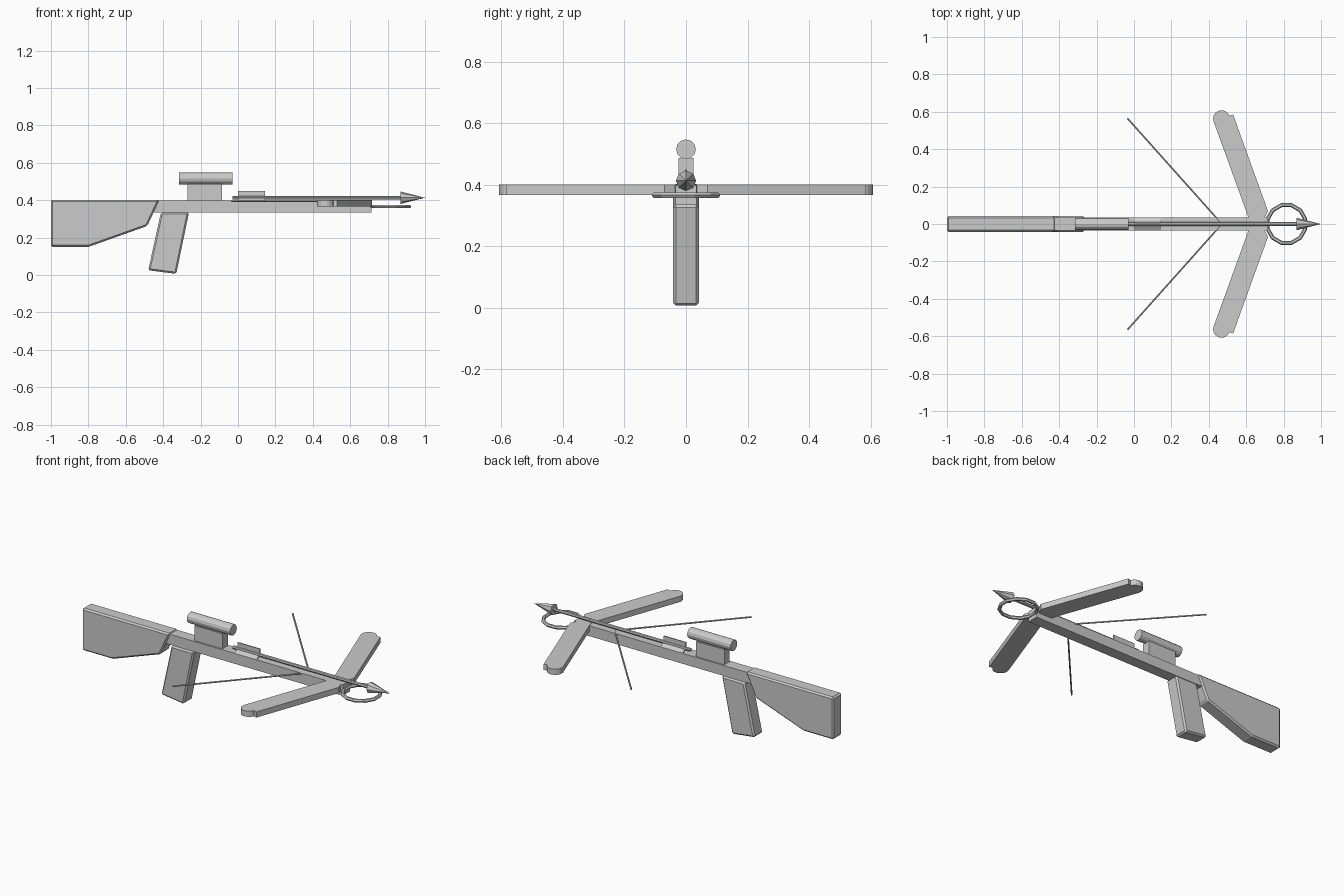
import bpy, bmesh
from math import pi, sin, cos, radians
from mathutils import Vector, Matrix

if "Cube" in bpy.data.objects:
    bpy.data.objects.remove(bpy.data.objects["Cube"], do_unlink=True)

GREY = (0.6, 0.6, 0.6, 1)
mat = bpy.data.materials.new("plain grey")
mat.use_nodes = True
mat.diffuse_color = GREY
mat.node_tree.nodes["Principled BSDF"].inputs["Base Color"].default_value = GREY


def finish(name, bm, chamfer=0):
    bmesh.ops.recalc_face_normals(bm, faces=bm.faces)
    mesh = bpy.data.meshes.new(name)
    bm.to_mesh(mesh)
    bm.free()
    mesh.materials.append(mat)
    ob = bpy.data.objects.new(name, mesh)
    bpy.context.collection.objects.link(ob)
    if chamfer:
        mod = ob.modifiers.new("chamfer", "BEVEL")
        mod.width, mod.segments = chamfer, 1
    return ob


def prism(name, points, start, push, chamfer=0):
    """Extrude a closed outline; start maps 2D points into space."""
    bm = bmesh.new()
    face = bm.faces.new([bm.verts.new(start(a, b)) for a, b in points])
    new = bmesh.ops.extrude_face_region(bm, geom=[face])["geom"]
    bmesh.ops.translate(bm, vec=push, verts=[v for v in new if isinstance(v, bmesh.types.BMVert)])
    return finish(name, bm, chamfer)


def side_profile(name, points, half, chamfer=0):
    return prism(name, points, lambda x, z: (x, -half, z), (0, 2 * half, 0), chamfer)


def box(name, x0, x1, z0, z1, half):
    return side_profile(name, [(x0, z0), (x1, z0), (x1, z1), (x0, z1)], half)


def rod(name, a, b, r1, r2, sides):
    a, b = Vector(a), Vector(b)
    d = b - a
    place = Matrix.Translation((a + b) / 2) @ d.to_track_quat("Z", "Y").to_matrix().to_4x4()
    bm = bmesh.new()
    bmesh.ops.create_cone(bm, cap_ends=True, segments=sides, radius1=r1, radius2=r2,
                          depth=d.length, matrix=place)
    return finish(name, bm)


# Stock, grip and rail
side_profile("stock", [(-1, .15), (-.8, .15), (-.485, .262), (-.42, .402), (-1, .402)], .042, .009)
side_profile("grip", [(-.48, .025), (-.33, .006), (-.262, .335), (-.412, .335)], .042, .009)
box("rail", -.45, .715, .335, .397, .034)

# Scope on its mount
box("scope_mount", -.27, -.085, .39, .487, .025)
rod("scope", (-.315, 0, .515), (-.03, 0, .515), .032, .032, 12)

# Bolt: shaft, head and three fletching fins
BOLT_Z = .413
rod("bolt_shaft", (-.03, 0, BOLT_Z), (.88, 0, BOLT_Z), .01, .01, 8)
rod("bolt_head", (.87, 0, BOLT_Z), (1, 0, BOLT_Z), .033, 0, 8)
for i, angle in enumerate((90, 210, 330)):
    a = radians(angle)
    out = Vector((0, cos(a), sin(a)))
    side = Vector((0, -sin(a), cos(a))) * .003
    base = Vector((0, 0, BOLT_Z)) - side
    prism(f"fletching_{i + 1}", [(0, 0), (.145, 0), (.145, .037), (0, .037)],
          lambda x, r: base + Vector((x, 0, 0)) + out * r, side * 2)

# Bow limbs with rounded tips, and the loose strings
tip = [(.468 + .045 * cos(radians(t)), .563 + .045 * sin(radians(t))) for t in range(200, 19, -20)]
limb = [(.624, 0), (.61, .04)] + tip + [(.53, .585), (.716, .07), (.7, .035), (.715, .03), (.715, 0)]
for side, s in (("left", 1), ("right", -1)):
    prism(f"limb_{side}", limb, lambda x, y: (x, s * y, .366), (0, 0, .034))
    rod(f"string_{side}", (.47, 0, .394), (-.035, s * .565, .394), .005, .005, 6)

# Foot stirrup: a twelve-sided ring
bm = bmesh.new()
loops = []
for i in range(12):
    a = 2 * pi * (i + .5) / 12
    loops.append([bm.verts.new(((.104 + .011 * cos(t)) * cos(a) + .815,
                                (.104 + .011 * cos(t)) * sin(a), .366 + .01 * sin(t)))
                  for t in (2 * pi * k / 6 for k in range(6))])
for i in range(12):
    p, q = loops[i], loops[(i + 1) % 12]
    for k in range(6):
        n = (k + 1) % 6
        bm.faces.new((p[k], q[k], q[n], p[n]))
finish("stirrup", bm)
